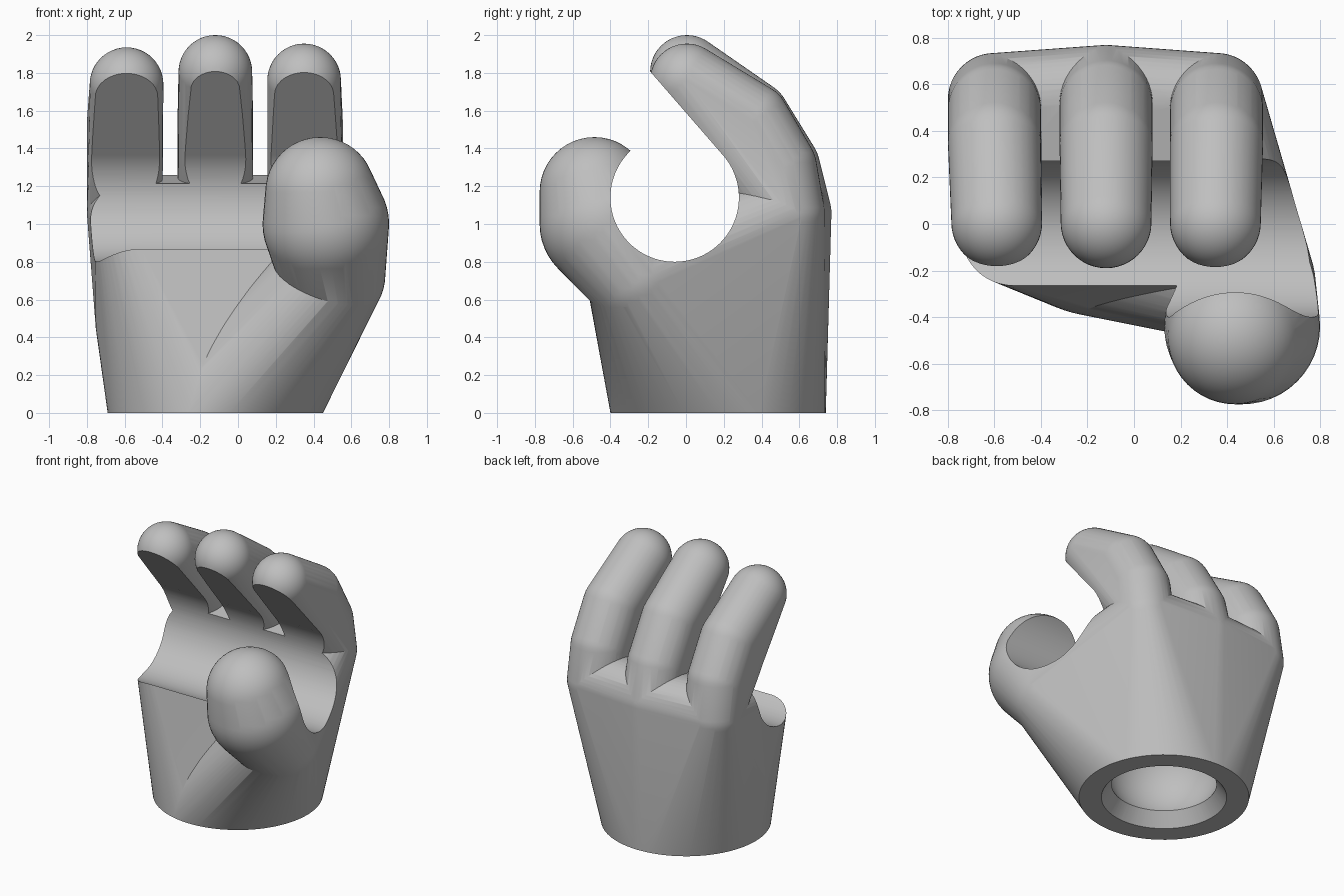
import bpy, bmesh, math
from mathutils import Vector, Matrix

if "Cube" in bpy.data.objects:
    bpy.data.objects.remove(bpy.data.objects["Cube"], do_unlink=True)

grey = bpy.data.materials.new("plain_grey")
grey.use_nodes = True
grey.diffuse_color = (0.52, 0.52, 0.52, 1)
grey.node_tree.nodes["Principled BSDF"].inputs["Base Color"].default_value = (0.52, 0.52, 0.52, 1)


def add_object(name, bm):
    bmesh.ops.recalc_face_normals(bm, faces=bm.faces)
    mesh = bpy.data.meshes.new(name)
    bm.to_mesh(mesh)
    bm.free()
    mesh.materials.append(grey)
    obj = bpy.data.objects.new(name, mesh)
    bpy.context.collection.objects.link(obj)
    return obj


def hull(name, balls, disc=None):
    """Convex skin around balls (x, y, z, radius) and an optional floor disc (x, y, radius)."""
    bm = bmesh.new()
    for x, y, z, r in balls:
        bmesh.ops.create_uvsphere(bm, u_segments=48, v_segments=24, radius=r,
                                  matrix=Matrix.Translation((x, y, z)))
    if disc:
        bmesh.ops.create_circle(bm, segments=96, radius=disc[2],
                                matrix=Matrix.Translation((disc[0], disc[1], 0)))
    bmesh.ops.delete(bm, geom=list(bm.edges), context='EDGES_FACES')
    bmesh.ops.convex_hull(bm, input=list(bm.verts))
    loose = [v for v in bm.verts if not v.link_faces]
    bmesh.ops.delete(bm, geom=loose, context='VERTS')
    return add_object(name, bm)


def combine(target, other, operation):
    mod = target.modifiers.new("combine", 'BOOLEAN')
    mod.operation = operation
    mod.solver = 'MANIFOLD'
    mod.object = other
    bpy.context.view_layer.objects.active = target
    bpy.ops.object.modifier_apply(modifier=mod.name)
    bpy.data.objects.remove(other, do_unlink=True)


# Shared joints
WRIST = (-0.12, 0.17, 0.57)
THUMB_ROOT = (0.5, -0.25, 0.73, 0.28)
THUMB_JOINT = (0.465, -0.44, 1.0, 0.335)
THUMB_TIP = (0.435, -0.485, 1.17, 0.29)
FINGERS = [(-0.6, -0.59, -0.035, 0.065), (-0.12, -0.12, 0, 0), (0.355, 0.35, -0.035, 0.045)]

# Fingers, each one skin over four joints
fingers, knuckles = [], []
for x, tip_x, back, drop in FINGERS:
    knuckle = (x, 0.57 + back, 1.06, 0.2)
    knuckles.append(knuckle)
    fingers.append(hull("finger", [knuckle,
                                   (x, 0.51 + back / 2, 1.3, 0.2),
                                   (x, 0.35, 1.56 - drop / 3, 0.2),
                                   (tip_x, 0.005, 1.805 - drop, 0.195)]))

# Palm, thumb web and thumb
hand = hull("gripping_hand", knuckles + [(-0.56, -0.05, 0.95, 0.2), (0.3, -0.05, 0.95, 0.2),
                                         (-0.5, 0.15, 0.48, 0.255)], WRIST)
web = hull("thumb_web", [THUMB_ROOT, knuckles[2]], WRIST)
thumb_base = hull("thumb_base", [THUMB_ROOT, THUMB_JOINT])
thumb = hull("thumb", [THUMB_JOINT, THUMB_TIP])
for part in [web, thumb_base, thumb] + fingers:
    combine(hand, part, 'UNION')

# Round grip channel running sideways
GRIP = Vector((0, -0.06, 1.14))
GRIP_R = 0.34
bm = bmesh.new()
bmesh.ops.create_cone(bm, cap_ends=True, segments=128, radius1=GRIP_R, radius2=GRIP_R, depth=3,
                      matrix=Matrix.Translation(GRIP) @ Matrix.Rotation(math.pi / 2, 4, 'Y'))
combine(hand, add_object("grip_cutter", bm), 'DIFFERENCE')

# Flat finger undersides, tangent to the channel
bm = bmesh.new()
tilt = Matrix.Rotation(math.radians(41), 4, 'X')
low, high = 0.06, GRIP_R
bmesh.ops.create_cube(bm, size=1, matrix=Matrix.Translation(GRIP) @ tilt
                      @ Matrix.Translation((0, (low + high) / 2, 0.6))
                      @ Matrix.Diagonal((3, high - low, 1.2, 1)))
combine(hand, add_object("finger_cutter", bm), 'DIFFERENCE')

# Wrist socket: tapered mouth opening into a ball cup
bm = bmesh.new()
bmesh.ops.create_cone(bm, cap_ends=True, segments=96, radius1=0.49, radius2=0.35, depth=0.2,
                      matrix=Matrix.Translation((WRIST[0], WRIST[1], 0)))
combine(hand, add_object("mouth_cutter", bm), 'DIFFERENCE')
bm = bmesh.new()
bmesh.ops.create_uvsphere(bm, u_segments=96, v_segments=48, radius=0.4,
                          matrix=Matrix.Translation((WRIST[0], WRIST[1], 0.29)))
combine(hand, add_object("cup_cutter", bm), 'DIFFERENCE')

# Smooth finish with crisp cut edges
bpy.ops.object.select_all(action='DESELECT')
hand.select_set(True)
bpy.context.view_layer.objects.active = hand
bpy.ops.object.shade_smooth_by_angle(angle=math.radians(30))
